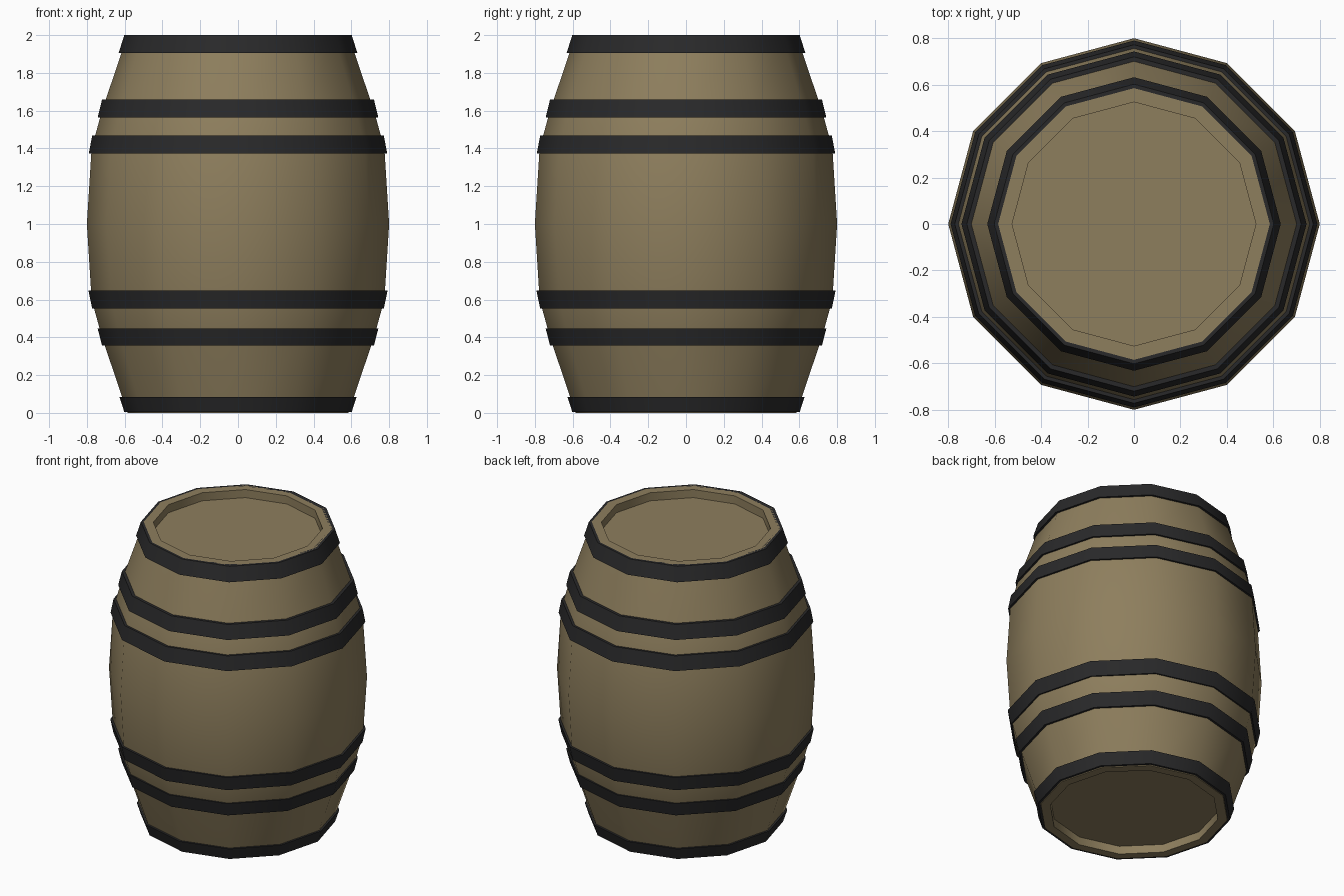
import bpy, bmesh
from math import cos, sin, pi

if "Cube" in bpy.data.objects:
    bpy.data.objects.remove(bpy.data.objects["Cube"])

SIDES = 12


def material(name, rgb):
    m = bpy.data.materials.new(name)
    m.diffuse_color = (*rgb, 1)
    m.use_nodes = True
    m.node_tree.nodes["Principled BSDF"].inputs["Base Color"].default_value = m.diffuse_color
    return m


wood = material("wood", (0.27, 0.21, 0.11))
iron = material("iron", (0.022, 0.022, 0.023))


def lathe(name, profile, mat, closed=False):
    """Turn an (r, z) profile into a 12-sided solid with a corner on +x."""
    bm = bmesh.new()
    rings = [[bm.verts.new((r * cos(2 * pi * i / SIDES), r * sin(2 * pi * i / SIDES), z))
              for i in range(SIDES)] for r, z in profile]
    pairs = list(zip(rings, rings[1:]))
    if closed:
        pairs.append((rings[-1], rings[0]))
    else:
        bm.faces.new(rings[0])
        bm.faces.new(rings[-1])
    for a, b in pairs:
        for i in range(SIDES):
            j = (i + 1) % SIDES
            bm.faces.new((a[i], a[j], b[j], b[i]))
    bmesh.ops.recalc_face_normals(bm, faces=bm.faces)
    me = bpy.data.meshes.new(name)
    bm.to_mesh(me)
    bm.free()
    me.materials.append(mat)
    ob = bpy.data.objects.new(name, me)
    bpy.context.collection.objects.link(ob)
    bpy.ops.object.select_all(action='DESELECT')
    ob.select_set(True)
    bpy.context.view_layer.objects.active = ob
    bpy.ops.object.shade_smooth_by_angle(angle=0.65)
    return ob


# Bulging staves with a recessed head at each end
lower = [(0.525, 0.055), (0.525, 0.0), (0.585, 0.0), (0.72, 0.4), (0.775, 0.6)]
upper = [(r, 2 - z) for r, z in reversed(lower)]
lathe("barrel_body", lower + [(0.80, 1.0)] + upper, wood)

# Iron hoops: name, bottom z, top z, outer radius at bottom and top
hoops = [
    ("bottom_rim_hoop", 0.005, 0.085, 0.602, 0.628),
    ("lower_hoop", 0.357, 0.447, 0.72, 0.743),
    ("lower_belly_hoop", 0.553, 0.648, 0.772, 0.792),
    ("upper_belly_hoop", 1.373, 1.468, 0.79, 0.772),
    ("upper_hoop", 1.563, 1.658, 0.743, 0.72),
    ("top_rim_hoop", 1.905, 2.0, 0.632, 0.602),
]
for name, z0, z1, r0, r1 in hoops:
    t = 0.03
    lathe(name, [(r0 - t, z0), (r0, z0), (r1, z1), (r1 - t, z1)], iron, closed=True)
